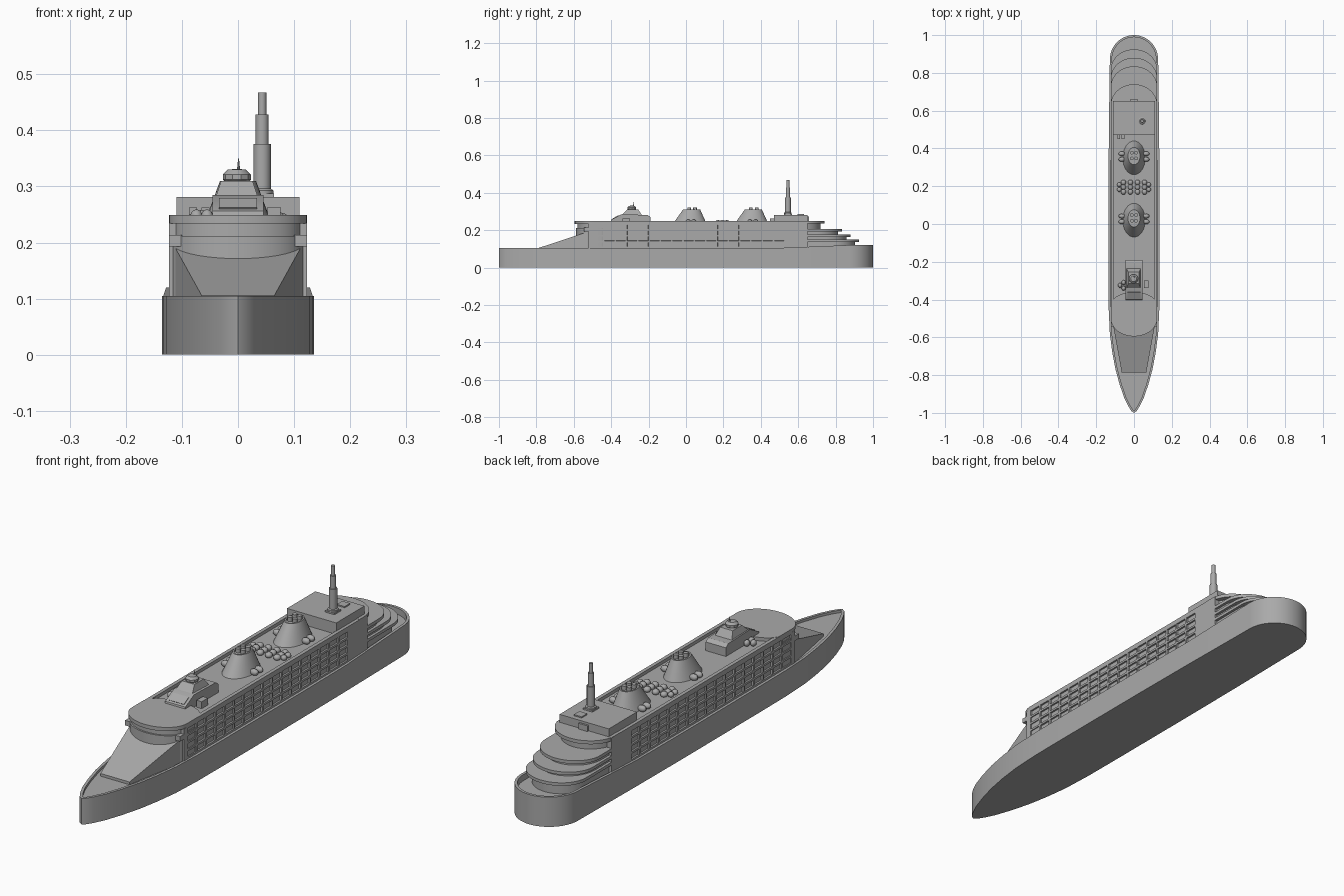
import bpy, bmesh, math
from mathutils import Vector, Matrix

cube = bpy.data.objects.get("Cube")
if cube:
    bpy.data.objects.remove(cube)

grey = bpy.data.materials.new("ship_grey")
grey.use_nodes = True
colour = (0.4, 0.4, 0.4, 1)
grey.diffuse_color = colour
grey.node_tree.nodes["Principled BSDF"].inputs["Base Color"].default_value = colour
parts = []


def finish(name, bm):
    bmesh.ops.recalc_face_normals(bm, faces=bm.faces)
    mesh = bpy.data.meshes.new(name)
    bm.to_mesh(mesh)
    bm.free()
    mesh.materials.append(grey)
    ob = bpy.data.objects.new(name, mesh)
    bpy.context.collection.objects.link(ob)
    parts.append(ob)
    return ob


def loft(name, rings):
    """Skin a stack of equal-length rings and cap both ends."""
    bm = bmesh.new()
    rows = [[bm.verts.new(p) for p in ring] for ring in rings]
    n = len(rows[0])
    for a, b in zip(rows, rows[1:]):
        for i in range(n):
            j = (i + 1) % n
            bm.faces.new((a[i], a[j], b[j], b[i]))
    bm.faces.new(rows[0][::-1])
    bm.faces.new(rows[-1])
    return finish(name, bm)


def at(outline, z):
    return [(x, y, z) for x, y in outline]


def prism(name, outline, z0, z1):
    return loft(name, [at(outline, z0), at(outline, z1)])


def box(name, x0, x1, y0, y1, z0, z1):
    return prism(name, [(x0, y0), (x1, y0), (x1, y1), (x0, y1)], z0, z1)


def ellipse(cx, cy, rx, ry, n=32):
    return [(cx + rx * math.cos(t), cy + ry * math.sin(t))
            for t in (math.tau * i / n for i in range(n))]


def turned(name, cx, cy, profile, n=24, squash=1):
    return loft(name, [at(ellipse(cx, cy, r, r * squash, n), z) for r, z in profile])


def ball(name, pos, size):
    bm = bmesh.new()
    bmesh.ops.create_uvsphere(bm, u_segments=12, v_segments=8, radius=1,
                              matrix=Matrix.Translation(pos) @ Matrix.Diagonal((*size, 1)))
    return finish(name, bm)


def rounded(w, front, front_tip, back, back_tip, n=24):
    """Deck outline with straight sides and elliptical ends."""
    arc = [math.pi * i / n for i in range(n + 1)]
    aft = [(w * math.cos(t), back + (back_tip - back) * math.sin(t)) for t in arc]
    if front == front_tip:
        return aft + [(-w, front), (w, front)]
    return aft + [(-w * math.cos(t), front + (front_tip - front) * math.sin(t)) for t in arc]


# Hull with a raised bulwark round a sunken deck
half = [(0.128, 0.87), (0.133, 0.5), (0.135, 0.2), (0.135, -0.3), (0.134, -0.45),
        (0.128, -0.58), (0.115, -0.68), (0.098, -0.77), (0.076, -0.85),
        (0.052, -0.92), (0.03, -0.965), (0.014, -0.99)]
stern = [(0.128 * math.cos(t), 0.87 + 0.13 * math.sin(t))
         for t in (math.pi * i / 28 for i in range(1, 28))]
outline = half[::-1] + stern + [(-x, y) for x, y in half] + [(0, -1)]


def inner(pts, d):
    out = []
    for i, p in enumerate(pts):
        tangent = Vector(pts[(i + 1) % len(pts)]) - Vector(pts[i - 1])
        normal = Vector((-tangent.y, tangent.x)).normalized()
        out.append(tuple(Vector(p) + normal * d))
    return out


def sheer(pts):
    return [(x, y, 0.105 + 0.015 * min(1, max(0, (y - 0.62) / 0.2))) for x, y in pts]


lip = inner(outline, 0.011)
loft("hull", [at(outline, 0), sheer(outline), sheer(lip), at(lip, 0.095)])

# Cabin block, its sides divided into a grid of recessed windows
bm = bmesh.new()
bmesh.ops.create_cube(bm, size=1, matrix=Matrix.Translation((0, 0.065, 0.1645))
                      @ Matrix.Diagonal((0.246, 1.17, 0.141, 1)))
columns, pitch, rows, rise = 17, 0.0605, 4, 0.031
y0, z0 = -0.5, 0.108
cuts = [((0, y0 + pitch * i, 0), (0, 1, 0)) for i in range(columns + 1)]
cuts += [((0, 0, z0 + rise * i), (0, 0, 1)) for i in range(rows + 1)]
for co, no in cuts:
    bmesh.ops.bisect_plane(bm, geom=bm.verts[:] + bm.edges[:] + bm.faces[:],
                           plane_co=co, plane_no=no)
bm.normal_update()
panes = []
for f in bm.faces:
    c = f.calc_center_median()
    if abs(f.normal.x) > 0.9 and y0 < c.y < y0 + columns * pitch and z0 < c.z < z0 + rows * rise:
        panes.append(f)
bmesh.ops.inset_individual(bm, faces=panes, thickness=0.006)
bmesh.ops.inset_individual(bm, faces=panes, thickness=0.0004, depth=-0.007)
finish("cabin_block", bm)

# Side parapets of the upper deck
for side, x in (("right", -0.123), ("left", 0.108)):
    box(side + "_parapet", x, x + 0.015, -0.46, 0.65, 0.234, 0.248)

# Sloping foredeck and rounded bridge front
slope = [(-0.065, -0.785), (0.065, -0.785), (0.117, -0.5), (-0.117, -0.5)]
loft("foredeck_slope", [at(slope, 0.09),
                        [(x, y, 0.106 if y < -0.6 else 0.2) for x, y in slope]])
prism("bridge_front", rounded(0.119, -0.5, -0.587, -0.45, -0.4), 0.09, 0.212)
prism("bridge_band", rounded(0.114, -0.5, -0.58, -0.45, -0.4), 0.21, 0.236)
prism("bridge_roof", rounded(0.123, -0.5, -0.595, -0.43, -0.36), 0.234, 0.249)
for side in (-1, 1):
    xs = sorted((side * 0.1, side * 0.123))
    box("bridge_wing", *xs, -0.545, -0.5, 0.193, 0.213)

# Stepped stern terraces, each slab over a set-back wall
below = 0.09
for low, high, tip in ((0.138, 0.15, 0.925), (0.164, 0.176, 0.88),
                       (0.192, 0.205, 0.835), (0.235, 0.249, 0.74)):
    prism("terrace_wall", rounded(0.112, 0.6, 0.6, tip - 0.14, tip - 0.022), below, low)
    prism("terrace_deck", rounded(0.123, 0.6, 0.6, tip - 0.11, tip), low, high)
    below = high

# Aft deckhouse with roof hatches and stepped mast
box("aft_deckhouse", -0.11, 0.11, 0.47, 0.65, 0.234, 0.281)
box("deckhouse_door", -0.02, 0.02, 0.645, 0.658, 0.249, 0.272)
for x in (-0.065, -0.087):
    box("deckhouse_locker", x, x + 0.014, 0.45, 0.475, 0.234, 0.262)
box("mast_base", 0.022, 0.064, 0.524, 0.566, 0.28, 0.287)
box("roof_hatch", 0.025, 0.06, 0.595, 0.63, 0.28, 0.286)
turned("mast", 0.043, 0.545, [(0.02, 0.28), (0.02, 0.293), (0.0155, 0.296), (0.0155, 0.376),
                              (0.0115, 0.376), (0.0115, 0.428), (0.0075, 0.428), (0.0075, 0.467)])

# Two tapered funnels with flues and side pods
for y in (0.025, 0.355):
    loft("funnel", [at(ellipse(0, y - 0.005, 0.06, 0.09), 0.234),
                    at(ellipse(0, y + 0.005, 0.032, 0.046), 0.31),
                    at(ellipse(0, y + 0.005, 0.026, 0.04), 0.31),
                    at(ellipse(0, y + 0.005, 0.026, 0.04), 0.305)])
    for dx, dy in ((-0.011, -0.013), (0.011, -0.013), (-0.011, 0.018), (0.011, 0.018)):
        turned("flue", dx, y + 0.005 + dy, [(0.0095, 0.3), (0.0095, 0.321)], 16)
    for side in (-1, 1):
        for dy in (-0.013, 0.017):
            ball("funnel_pod", (side * 0.064, y + dy, 0.245), (0.018, 0.0125, 0.013))

# Rows of rounded vents between the funnels
for x in (-0.056, -0.019, 0.019, 0.056):
    for y in (0.17, 0.195, 0.22):
        ball("deck_vent", (x, y, 0.242), (0.014, 0.0145, 0.012))
for side in (-1, 1):
    for y in (0.182, 0.208):
        ball("deck_vent_end", (side * 0.078, y, 0.242), (0.012, 0.012, 0.011))

# Wheelhouse with a raked front and window
profile = [(-0.405, 0.234), (-0.4, 0.256), (-0.345, 0.285), (-0.205, 0.281),
           (-0.19, 0.27), (-0.19, 0.234)]
loft("wheelhouse", [[(x, y, z) for y, z in profile] for x in (-0.045, 0.045)])
loft("wheelhouse_window", [[(x, y, z) for y, z in
                            ((-0.394, 0.262), (-0.362, 0.279), (-0.36, 0.274), (-0.39, 0.257))]
                           for x in (-0.034, 0.034)])

# Radar tower, faceted dome and spire
loft("radar_tower", [at([(-0.04, -0.345), (0.036, -0.345), (0.036, -0.235), (-0.04, -0.235)], 0.28),
                     at([(-0.03, -0.315), (0.026, -0.315), (0.026, -0.255), (-0.03, -0.255)], 0.31)])
turned("radar_dome", -0.002, -0.29, [(0.01, 0.3), (0.017, 0.303), (0.025, 0.312), (0.025, 0.321),
                                     (0.016, 0.33), (0.004, 0.331)], 10)
turned("radar_spire", 0.001, -0.28, [(0.003, 0.328), (0.0008, 0.35)], 8)

# Small fittings beside the wheelhouse
for x, y in ((-0.055, -0.31), (-0.055, -0.34), (-0.074, -0.325)):
    ball("deck_ball", (x, y, 0.246), (0.011, 0.013, 0.013))
box("deck_locker", 0.053, 0.076, -0.34, -0.3, 0.234, 0.263)

# Smooth curved faces while keeping hard edges
for ob in bpy.context.selected_objects:
    ob.select_set(False)
for ob in parts:
    ob.select_set(True)
bpy.context.view_layer.objects.active = parts[0]
bpy.ops.object.shade_smooth_by_angle(angle=math.radians(30))
